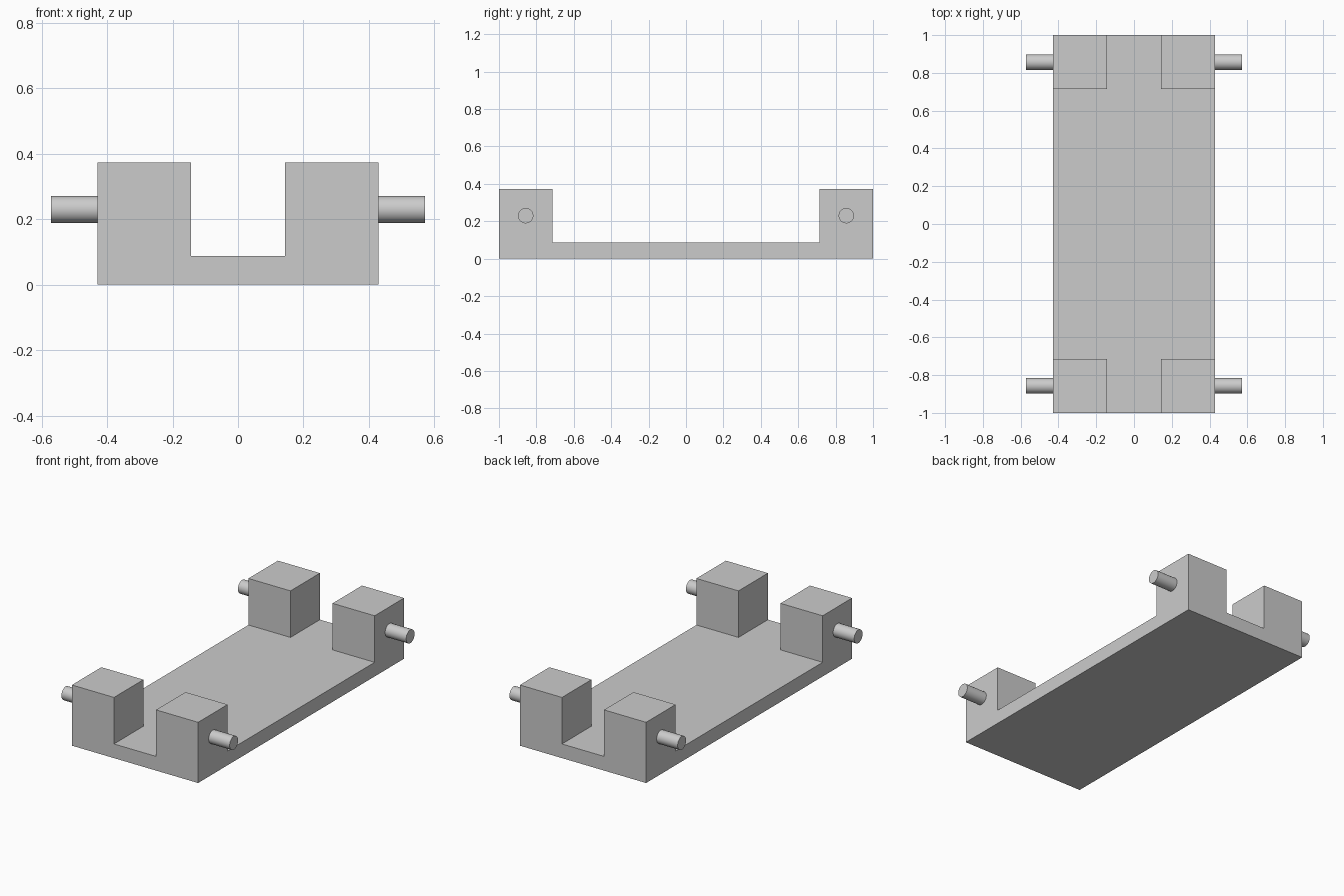
import bpy
import math

cube = bpy.data.objects.get("Cube")
if cube:
    bpy.data.objects.remove(cube, do_unlink=True)

# Single grey finish
grey = bpy.data.materials.new("plain_grey")
grey.use_nodes = True
grey.diffuse_color = (0.6, 0.6, 0.6, 1)
grey.node_tree.nodes["Principled BSDF"].inputs["Base Color"].default_value = (0.6, 0.6, 0.6, 1)

HALF_WIDTH, HALF_LENGTH = 0.429, 1.0
BASE_HEIGHT, BLOCK = 0.087, 0.286
AXLE_RADIUS, AXLE_LENGTH = 0.041, 0.143


def finish(name):
    obj = bpy.context.object
    obj.name = name
    obj.data.materials.append(grey)
    return obj


def box(name, size, center):
    bpy.ops.mesh.primitive_cube_add(size=1, location=center)
    obj = finish(name)
    obj.scale = size
    bpy.ops.object.transform_apply(location=False, rotation=False, scale=True)
    return obj


# Flat base plate
box("base_plate", (2 * HALF_WIDTH, 2 * HALF_LENGTH, BASE_HEIGHT), (0, 0, BASE_HEIGHT / 2))

# Corner blocks, each with an axle stub on its outer side
for end, sy in (("front", -1), ("back", 1)):
    for side, sx in (("right", -1), ("left", 1)):
        y = sy * (HALF_LENGTH - BLOCK / 2)
        z = BASE_HEIGHT + BLOCK / 2
        box(f"{end}_{side}_block", (BLOCK, BLOCK, BLOCK), (sx * (HALF_WIDTH - BLOCK / 2), y, z))
        bpy.ops.mesh.primitive_cylinder_add(
            vertices=32, radius=AXLE_RADIUS, depth=AXLE_LENGTH,
            location=(sx * (HALF_WIDTH + AXLE_LENGTH / 2), y, z),
            rotation=(0, math.pi / 2, 0))
        finish(f"{end}_{side}_axle")
        bpy.ops.object.shade_smooth_by_angle(angle=math.radians(30))
